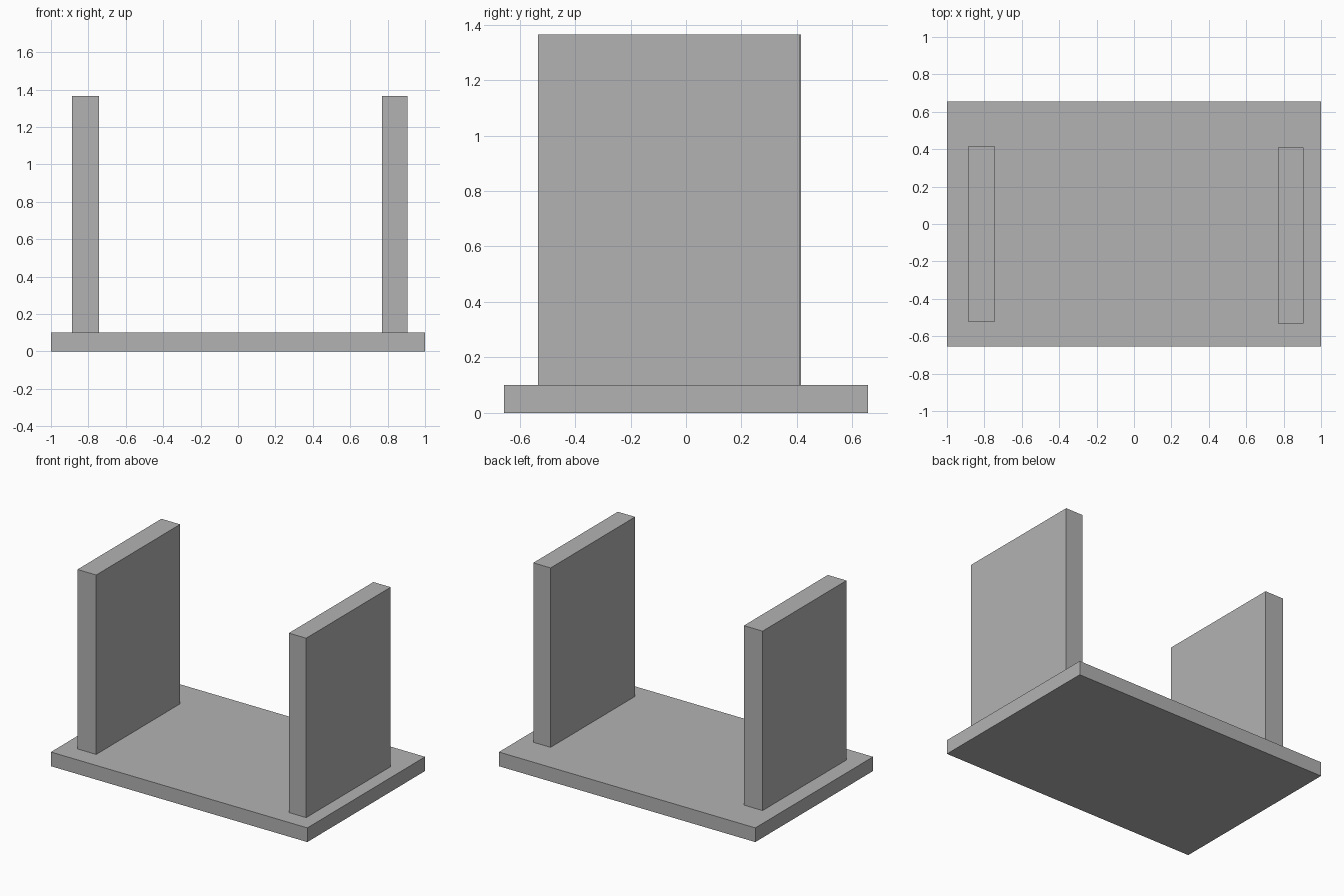
import bpy

cube = bpy.data.objects.get("Cube")
if cube:
    bpy.data.objects.remove(cube, do_unlink=True)

# Plain grey for every part
grey = bpy.data.materials.new("plain_grey")
grey.use_nodes = True
colour = (0.448, 0.448, 0.448, 1)
grey.diffuse_color = colour
grey.node_tree.nodes["Principled BSDF"].inputs["Base Color"].default_value = colour


def box(name, x, y, z):
    """Add a box that fills the given (low, high) range on each axis."""
    spans = (x, y, z)
    bpy.ops.mesh.primitive_cube_add(size=1, location=[(a + b) / 2 for a, b in spans])
    obj = bpy.context.object
    obj.name = name
    obj.scale = [b - a for a, b in spans]
    bpy.ops.object.transform_apply(location=False, rotation=False, scale=True)
    obj.data.materials.append(grey)
    return obj


base_top = 0.1
panel_top = 1.365

# Flat base slab
box("base_slab", (-1, 1), (-0.656, 0.656), (0, base_top))

# Upright side panels, slightly different in width and position
box("right_panel", (-0.888, -0.742), (-0.52, 0.415), (base_top, panel_top))
box("left_panel", (0.77, 0.905), (-0.533, 0.409), (base_top, panel_top))
